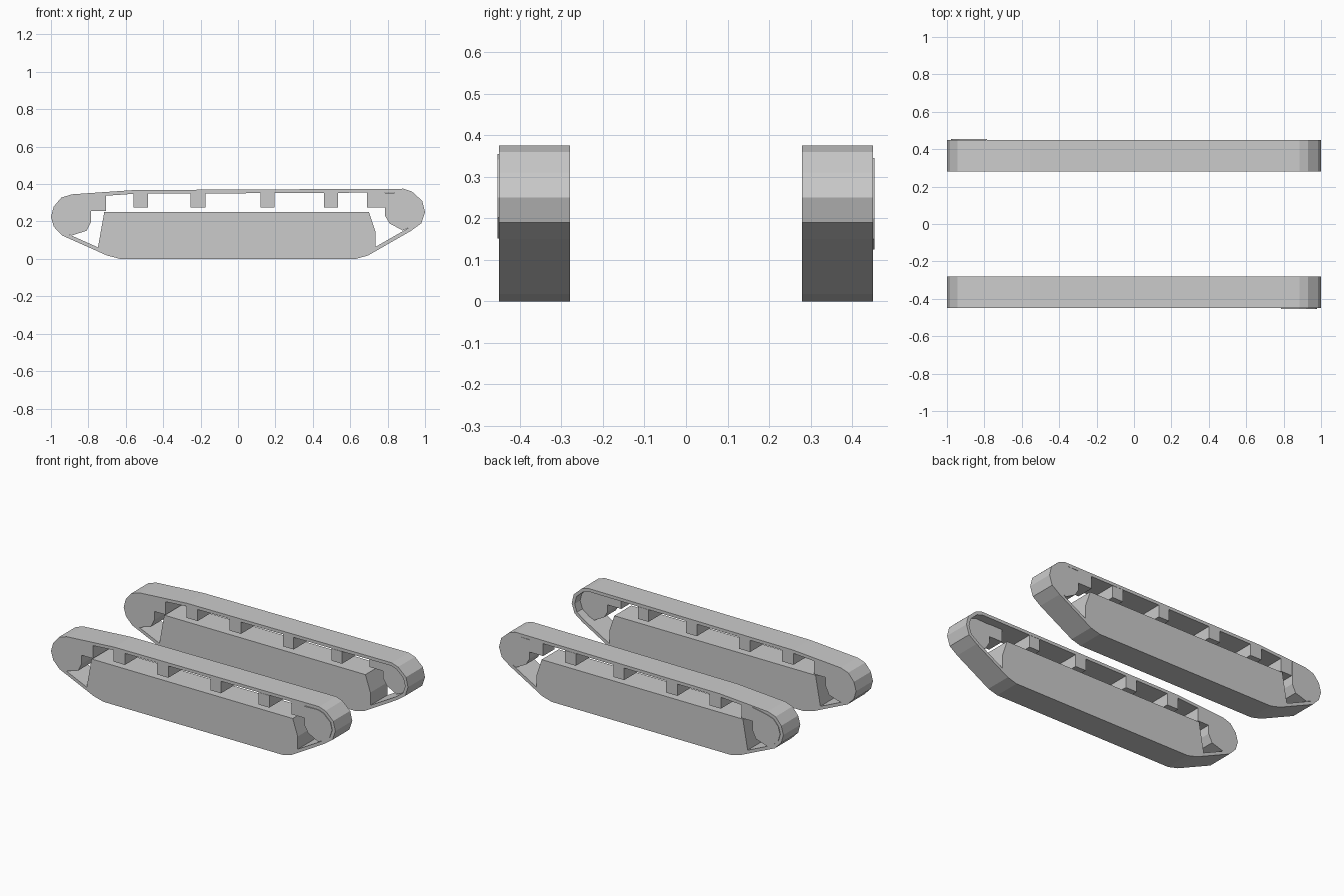
import bpy, bmesh
from mathutils import Vector

if "Cube" in bpy.data.objects:
    bpy.data.objects.remove(bpy.data.objects["Cube"])

Y_IN, Y_OUT = 0.28, 0.45

# side outline of the track, anticlockwise in x/z
OUTER = [(-0.63, 0.0), (0.63, 0.0), (0.695, 0.018), (0.925, 0.15), (0.98, 0.19),
         (1.0, 0.25), (0.985, 0.31), (0.93, 0.36), (0.885, 0.375), (-0.555, 0.368),
         (-0.89, 0.345), (-0.945, 0.327), (-0.985, 0.28), (-1.0, 0.225),
         (-0.985, 0.172), (-0.94, 0.125), (-0.70, 0.018)]


def inset(pts, d):
    """Move each corner inward by d, keeping the edges parallel."""
    out, n = [], len(pts)
    for i in range(n):
        p = Vector(pts[i])
        a = (p - Vector(pts[i - 1])).normalized()
        b = (Vector(pts[(i + 1) % n]) - p).normalized()
        na, nb = Vector((-a.y, a.x)), Vector((-b.y, b.x))
        out.append(p + (na + nb) * (d / (1 + na.dot(nb))))
    return out


def finish(bm, name):
    bmesh.ops.recalc_face_normals(bm, faces=bm.faces)
    me = bpy.data.meshes.new(name)
    bm.to_mesh(me)
    bm.free()
    bpy.context.collection.objects.link(bpy.data.objects.new(name, me))


def prism(name, pts, y0, y1):
    bm = bmesh.new()
    f = bm.faces.new([bm.verts.new((p[0], y0, p[1])) for p in pts])
    r = bmesh.ops.extrude_face_region(bm, geom=[f])
    verts = [v for v in r["geom"] if isinstance(v, bmesh.types.BMVert)]
    bmesh.ops.translate(bm, verts=verts, vec=(0, y1 - y0, 0))
    finish(bm, name)


def belt(name, outer, inner, y0, y1):
    bm = bmesh.new()
    rings = [[bm.verts.new((p[0], y, p[1])) for p in pts]
             for pts, y in ((outer, y0), (outer, y1), (inner, y1), (inner, y0))]
    n = len(outer)
    for k in range(4):
        a, b = rings[k], rings[(k + 1) % 4]
        for i in range(n):
            j = (i + 1) % n
            bm.faces.new((a[i], a[j], b[j], b[i]))
    finish(bm, name)


INNER = inset(OUTER, 0.02)

# road wheel block, filling the lower run of the belt
BODY = [(-0.75, 0.055), INNER[16], INNER[0], INNER[1], INNER[2], (0.735, 0.062),
        (0.735, 0.145), (0.70, 0.25), (-0.715, 0.25)]
# rear end wheel fills its whole belt end
IDLER = [(-0.89, 0.125), (-0.81, 0.15), (-0.785, 0.20), (-0.785, 0.345)] + INNER[10:16]
# front end wheel
DRIVE = [(0.785, 0.352), (0.785, 0.232), (0.81, 0.19), (0.88, 0.152)] + INNER[3:9]
# return rollers: x start, x end, bottom
ROLLERS = [(-0.785, -0.705, 0.255), (-0.56, -0.48, 0.275), (-0.255, -0.175, 0.275),
           (0.12, 0.195, 0.275), (0.46, 0.535, 0.275)]

for side, s in (("right", -1), ("left", 1)):
    yi, yo = s * Y_IN, s * Y_OUT
    belt(f"track_belt_{side}", OUTER, INNER, yi, yo)
    prism(f"road_wheel_block_{side}", BODY, yi, yo)
    # one end wheel on each side stands slightly proud
    prism(f"idler_wheel_{side}", IDLER, yi, yo + (0.004 if s > 0 else 0))
    # drive wheel is recessed on the inner face
    y_rec = s * 0.335
    prism(f"drive_wheel_{side}", DRIVE, y_rec, yo - (0.004 if s < 0 else 0))
    prism(f"drive_roller_{side}", [(0.69, 0.275), (0.785, 0.275), (0.785, 0.355), (0.69, 0.355)],
          y_rec, yo)
    for i, (x0, x1, z) in enumerate(ROLLERS):
        top = 0.345 if i == 0 else 0.352
        prism(f"return_roller_{side}_{i}", [(x0, z), (x1, z), (x1, top), (x0, top)], yi, yo)
